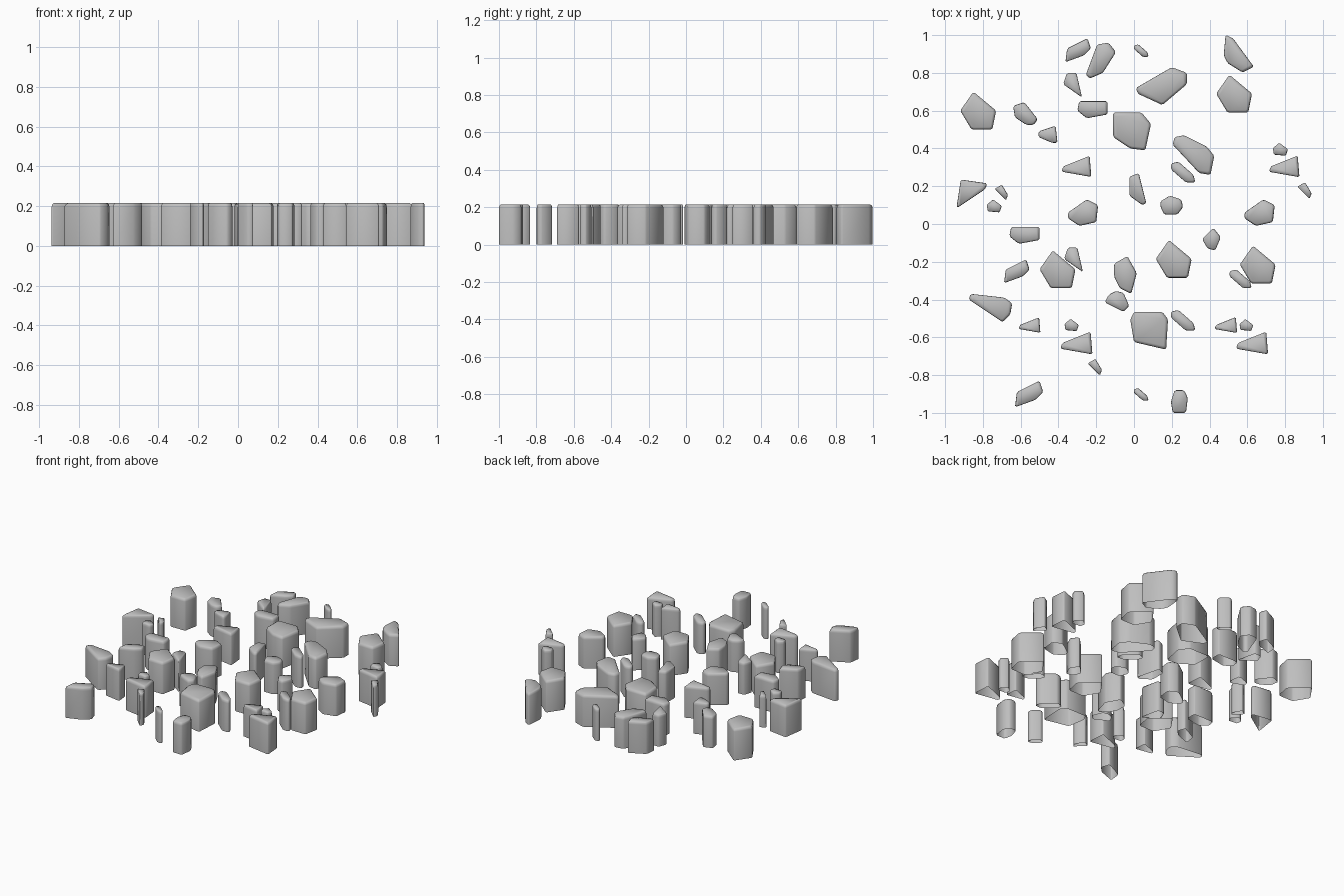
import bpy
import bmesh
from mathutils import Vector

cube = bpy.data.objects.get("Cube")
if cube:
    bpy.data.objects.remove(cube, do_unlink=True)

# Plain grey stone
stone_grey = bpy.data.materials.new("stone_grey")
stone_grey.use_nodes = True
grey = (0.52, 0.52, 0.52, 1)
stone_grey.diffuse_color = grey
stone_grey.node_tree.nodes["Principled BSDF"].inputs["Base Color"].default_value = grey

# Rings of the upright profile: (height, outline scale)
PROFILE = ((0, 1), (0.196, 1), (0.208, 0.965), (0.215, 0.86))


def worn(outline):
    """Return the outline with every corner cut off by a small chamfer."""
    points = [Vector(p) for p in reversed(outline)]
    result = []
    for i, corner in enumerate(points):
        for other in (points[i - 1], points[(i + 1) % len(points)]):
            edge = other - corner
            result.append(corner + edge.normalized() * min(0.8, edge.length * 0.25))
    return result


def stones(name, outline, *spots):
    """Stand one upright open-bottomed stone of this outline (in hundredths) on each spot (x, y, size)."""
    points = worn(outline)
    middle = sum(points, Vector((0, 0))) / len(points)
    for x, y, *size in spots:
        scale = (size[0] if size else 1) / 100
        bm = bmesh.new()
        rings = [[bm.verts.new((*(middle.lerp(p, k) * scale), z)) for p in points]
                 for z, k in PROFILE]
        # Walls and rounded shoulder
        for low, high in zip(rings, rings[1:]):
            for i in range(len(low)):
                j = (i + 1) % len(low)
                bm.faces.new((low[i], low[j], high[j], high[i]))
        # Flat crown
        bm.faces.new(rings[-1])
        for face in bm.faces:
            face.smooth = True
        mesh = bpy.data.meshes.new(name)
        bm.to_mesh(mesh)
        bm.free()
        mesh.materials.append(stone_grey)
        stone = bpy.data.objects.new(name, mesh)
        stone.location = (x, y, 0)
        bpy.context.collection.objects.link(stone)


# Shapes that repeat over the field
stones("wedge_stone", ((-8, 0), (7, 6), (8, -6), (-9, -3)),
       (-.3, .305, .93), (.8, .305, .95), (-.3, -.63), (.63, -.63),
       (-.55, -.535, .68), (.49, -.535, .7))
stones("five_sided_stone", ((-2, 11), (10, 1), (8, -9), (-3, -9), (-9, 1)),
       (.65, -.225), (-.41, -.25), (-.83, .59), (.525, .68), (.205, -.195))
stones("slab_stone", ((-7, 4), (8, 4), (8, -3), (-3, -5), (-8, -1)),
       (-.58, -.055), (-.22, .61))
stones("slanted_slab_stone", ((-6, 1), (6, 7), (8, 1), (4, -3), (-7, -7)),
       (-.56, -.9), (-.3, .92, .9), (-.625, -.25, .9))
stones("triangle_stone", ((-3, 6), (2, 6), (5, -7), (-5, 0)),
       (-.325, .74), (-.32, -.185))
stones("sliver_stone", ((-6, 5), (-2, 6), (6, -1), (7, -5), (2, -5), (-6, 2)),
       (.255, -.515), (.255, .27), (.56, -.295, .9), (.035, .915, .6), (.035, -.905, .6))
stones("six_sided_stone", ((2, 7), (8, 4), (7, -5), (-2, -7), (-8, -3), (-8, 0)),
       (-.27, .06), (.665, .06))
stones("pebble", ((-1, 7), (7, 1), (5, -5), (-6, -4), (-7, 2)),
       (.775, .39, .57), (-.74, .09, .57), (.595, -.54, .52), (-.33, -.54, .54))
stones("shard", ((1, 7), (7, -3), (5, -8), (-6, 3)),
       (.9, .18, .58), (-.705, .17, .54), (-.21, -.755, .58))

# Large single stones
stones("back_block", ((-10, 10), (5, 10), (10, 4), (7, -10), (-1, -9), (-10, -3)), (-.01, .49))
stones("front_block", ((-8, 10), (7, 10), (10, 6), (9, -10), (-8, -6), (-10, 6)), (.08, -.565))
stones("broad_stone", ((-14, -1), (5, 10), (13, 7), (13, 1), (0, -10), (-13, -4)), (.15, .73))
stones("shoulder_stone", ((-10, 9), (-5, 10), (7, 4), (11, -1), (9, -11), (3, -10), (-11, 5)), (.315, .37))
stones("long_stone", ((-10, 7), (8, 5), (12, 2), (11, -4), (7, -8), (-11, 4)), (-.765, -.44))
stones("leaning_stone", ((-2, 8), (4, 9), (8, 4), (1, -7), (-6, -10), (-8, -8)), (-.175, .87))
stones("blade_stone", ((-6, 10), (-2, 8), (9, -7), (3, -10), (-5, -5), (-7, -1)), (.545, .902))
stones("fin_stone", ((-5, 7), (9, 5), (8, 2), (-7, -8), (-7, -6)), (-.867, .165))

# Small single stones
stones("nugget", ((-5, 0), (1, 6), (5, 1), (2, -6), (-2, -5)), (.41, -.08))
stones("round_stone", ((-1, 5), (5, 3), (6, -1), (3, -5), (-4, -5), (-6, -1), (-6, 2)), (.2, .1))
stones("kite_stone", ((-6, 6), (1, 10), (6, 1), (3, -10), (-3, -7), (-6, -1)), (-.045, -.27))
stones("tall_stone", ((-4, 7), (1, 9), (5, -7), (3, -8), (-4, -3)), (.015, .18))
stones("left_cobble", ((-7, 4), (-1, 6), (6, -3), (4, -6), (0, -6), (-6, -2)), (-.57, .585))
stones("middle_cobble", ((-4, 4), (0, 6), (4, 5), (7, -2), (4, -5), (-6, 0)), (-.095, -.415))
stones("notch_stone", ((-5, 2), (4, 5), (5, -4), (2, -4), (-5, -1)), (-.455, .47))
stones("front_cobble", ((-2, 6), (3, 6), (5, 2), (4, -6), (-3, -6), (-4, 0)), (.235, -.94))
